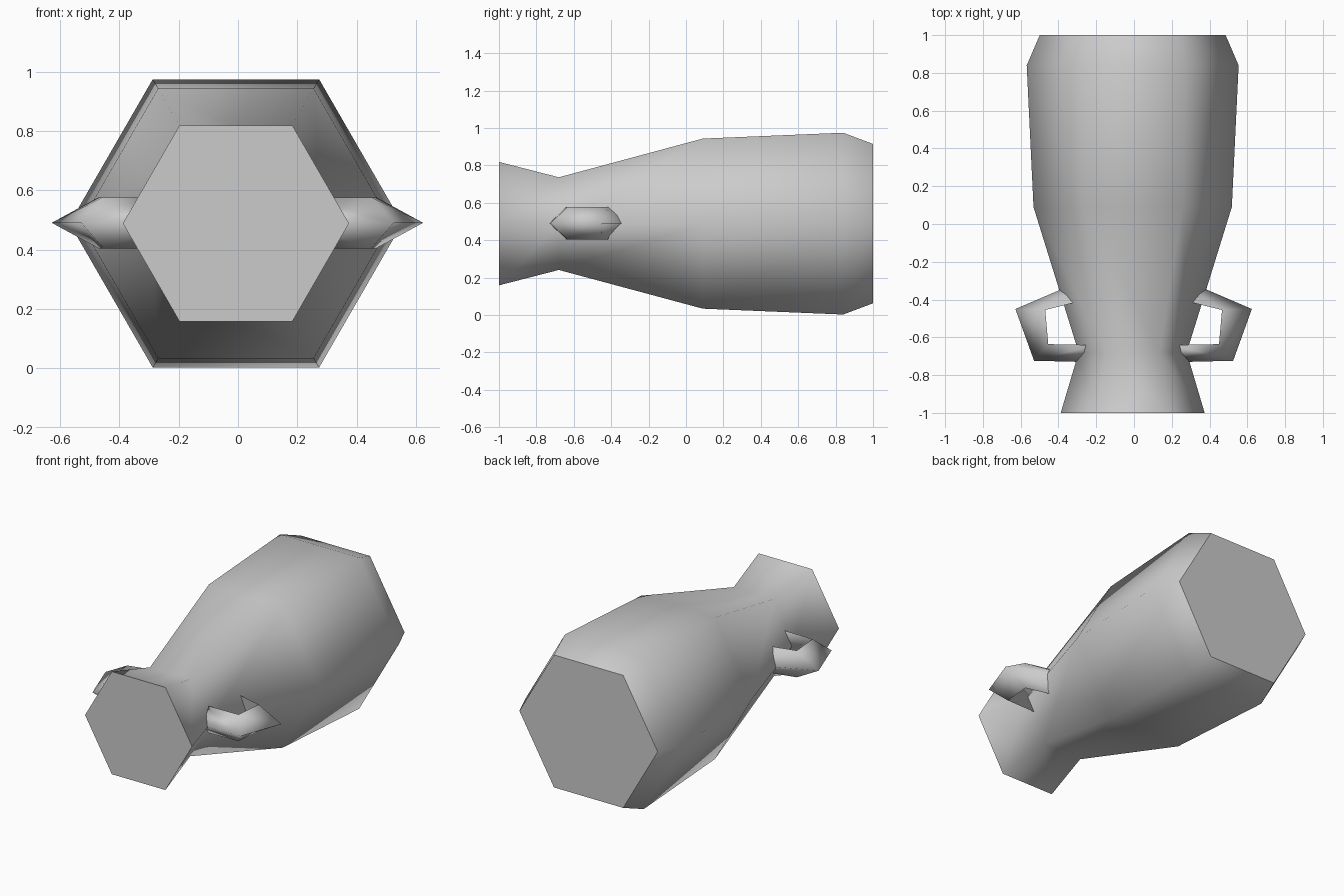
import bpy, bmesh, math

cube = bpy.data.objects.get("Cube")
if cube:
    bpy.data.objects.remove(cube, do_unlink=True)

clay = bpy.data.materials.new("grey_clay")
clay.use_nodes = True
clay.diffuse_color = (0.6, 0.6, 0.6, 1)
clay.node_tree.nodes["Principled BSDF"].inputs["Base Color"].default_value = (0.6, 0.6, 0.6, 1)


def loft(name, rings, angle):
    """Skin a list of equal-sized point rings and cap both ends."""
    bm = bmesh.new()
    loops = [[bm.verts.new(p) for p in ring] for ring in rings]
    n = len(loops[0])
    for a, b in zip(loops, loops[1:]):
        for i in range(n):
            j = (i + 1) % n
            bm.faces.new((a[i], a[j], b[j], b[i]))
    bm.faces.new(loops[0])
    bm.faces.new(loops[-1])
    bmesh.ops.recalc_face_normals(bm, faces=bm.faces)
    mesh = bpy.data.meshes.new(name)
    bm.to_mesh(mesh)
    bm.free()
    mesh.materials.append(clay)
    obj = bpy.data.objects.new(name, mesh)
    bpy.context.collection.objects.link(obj)
    bpy.ops.object.select_all(action='DESELECT')
    obj.select_set(True)
    bpy.context.view_layer.objects.active = obj
    bpy.ops.object.shade_smooth_by_angle(angle=math.radians(angle))


# Six-sided vase body lying along y: (y, corner radius)
profile = [(-1, 0.381), (-0.68, 0.286), (0.09, 0.525), (0.84, 0.561), (1, 0.492)]
body = [[(-0.007 + r * math.cos(k * math.pi / 3), y, 0.489 + r * math.sin(k * math.pi / 3))
         for k in range(6)] for y, r in profile]
loft("vase_body", body, 65)

# Handles: three-sided bar, ridge outward, flat side inward
ridge = [(0.22, -0.276), (0.626, -0.45), (0.527, -0.724), (0.2, -0.732)]
inner = [(0.22, -0.393), (0.468, -0.455), (0.452, -0.636), (0.2, -0.641)]
for name, side in (("left_handle", 1), ("right_handle", -1)):
    rings = [[(side * ox - 0.002, oy, 0.491),
              (side * ix - 0.002, iy, 0.577),
              (side * ix - 0.002, iy, 0.405)]
             for (ox, oy), (ix, iy) in zip(ridge, inner)]
    loft(name, rings, 100)
